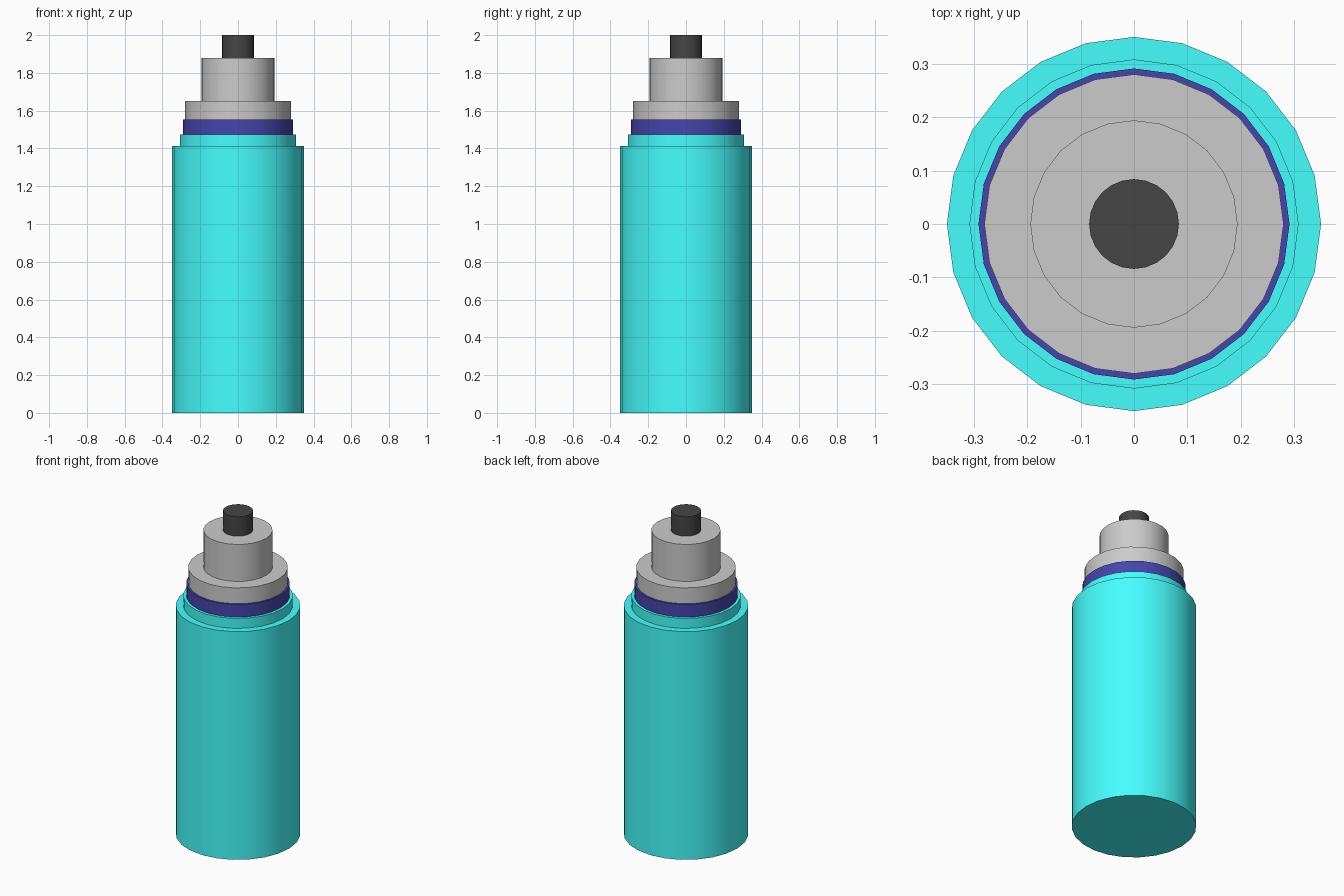
import bpy
import math

if "Cube" in bpy.data.objects:
    bpy.data.objects.remove(bpy.data.objects["Cube"])


def material(name, rgb):
    m = bpy.data.materials.new(name)
    m.diffuse_color = (*rgb, 1)
    m.use_nodes = True
    m.node_tree.nodes["Principled BSDF"].inputs["Base Color"].default_value = m.diffuse_color
    return m


def disc(name, radius, z0, z1, mat=None):
    """Upright 24-sided cylinder from z0 to z1, with a vertex on +x."""
    bpy.ops.mesh.primitive_cylinder_add(
        vertices=24, radius=radius, depth=z1 - z0, location=(0, 0, (z0 + z1) / 2))
    ob = bpy.context.object
    ob.name = name
    if mat:
        ob.data.materials.append(mat)
    bpy.ops.object.shade_smooth_by_angle(angle=math.radians(30))
    return ob


cyan = material("cyan", (0.06, 1.0, 1.0))
navy = material("navy", (0.06, 0.06, 0.42))
black = material("black", (0.06, 0.06, 0.06))

# Bottle body and its stepped shoulder
disc("body", 0.35, 0, 1.413, cyan)
disc("shoulder", 0.308, 1.413, 1.475, cyan)

# Coloured band under the cap
disc("band", 0.291, 1.475, 1.553, navy)

# Two-step grey cap
disc("cap_base", 0.28, 1.553, 1.651, None)
disc("cap_top", 0.194, 1.651, 1.88, None)

# Black nozzle
disc("nozzle", 0.084, 1.88, 2.0, black)
